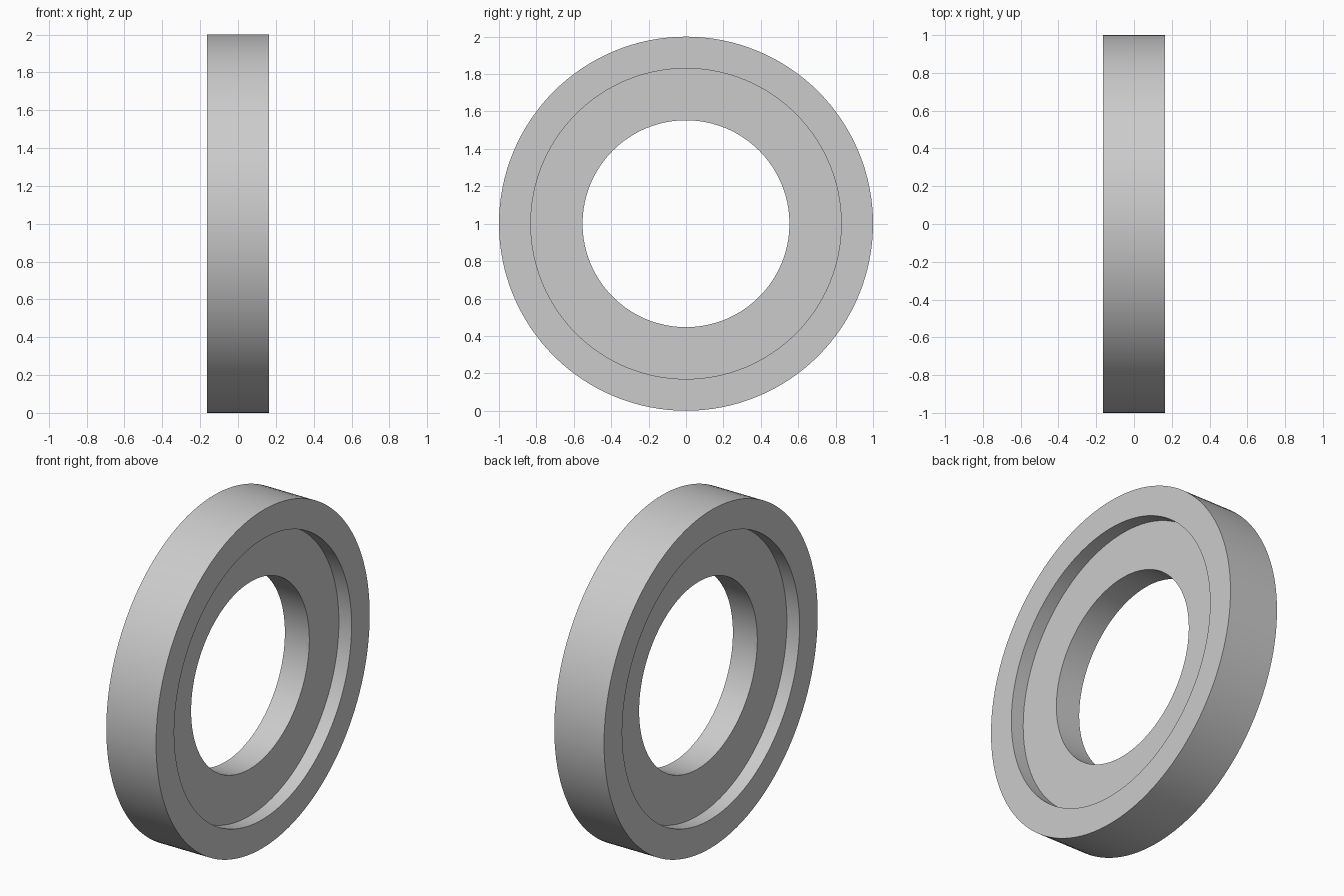
import bpy
import bmesh
import math
from mathutils import Matrix, Vector

cube = bpy.data.objects.get("Cube")
if cube:
    bpy.data.objects.remove(cube, do_unlink=True)

# Plain grey material
grey = bpy.data.materials.new("plain grey")
grey.use_nodes = True
colour = (0.6, 0.6, 0.6, 1.0)
grey.diffuse_color = colour
grey.node_tree.nodes["Principled BSDF"].inputs["Base Color"].default_value = colour

SEGMENTS = 128
R_OUTER, R_RECESS, R_HOLE = 1.0, 0.83, 0.553
HALF_RIM, HALF_WEB = 0.163, 0.08

# Cross-section (x, radius): +x side, then mirrored to close the loop
half = [(HALF_RIM, R_OUTER), (HALF_RIM, R_RECESS), (HALF_WEB, R_RECESS), (HALF_WEB, R_HOLE)]
profile = half + [(-x, r) for x, r in reversed(half)]

# Revolve the section around the x axis
bm = bmesh.new()
rings = []
for i in range(SEGMENTS):
    turn = Matrix.Rotation(2 * math.pi * i / SEGMENTS, 3, 'X')
    rings.append([bm.verts.new(turn @ Vector((x, 0, r))) for x, r in profile])
for i in range(SEGMENTS):
    a, b = rings[i], rings[(i + 1) % SEGMENTS]
    for j in range(len(profile)):
        k = (j + 1) % len(profile)
        bm.faces.new((a[j], a[k], b[k], b[j]))
bmesh.ops.recalc_face_normals(bm, faces=bm.faces)

mesh = bpy.data.meshes.new("recessed_ring")
bm.to_mesh(mesh)
bm.free()
mesh.materials.append(grey)
ring = bpy.data.objects.new("recessed_ring", mesh)
ring.location.z = R_OUTER
bpy.context.collection.objects.link(ring)

# Smooth round walls, crisp rims
bpy.ops.object.select_all(action='DESELECT')
ring.select_set(True)
bpy.context.view_layer.objects.active = ring
bpy.ops.object.shade_smooth_by_angle(angle=math.radians(30))
